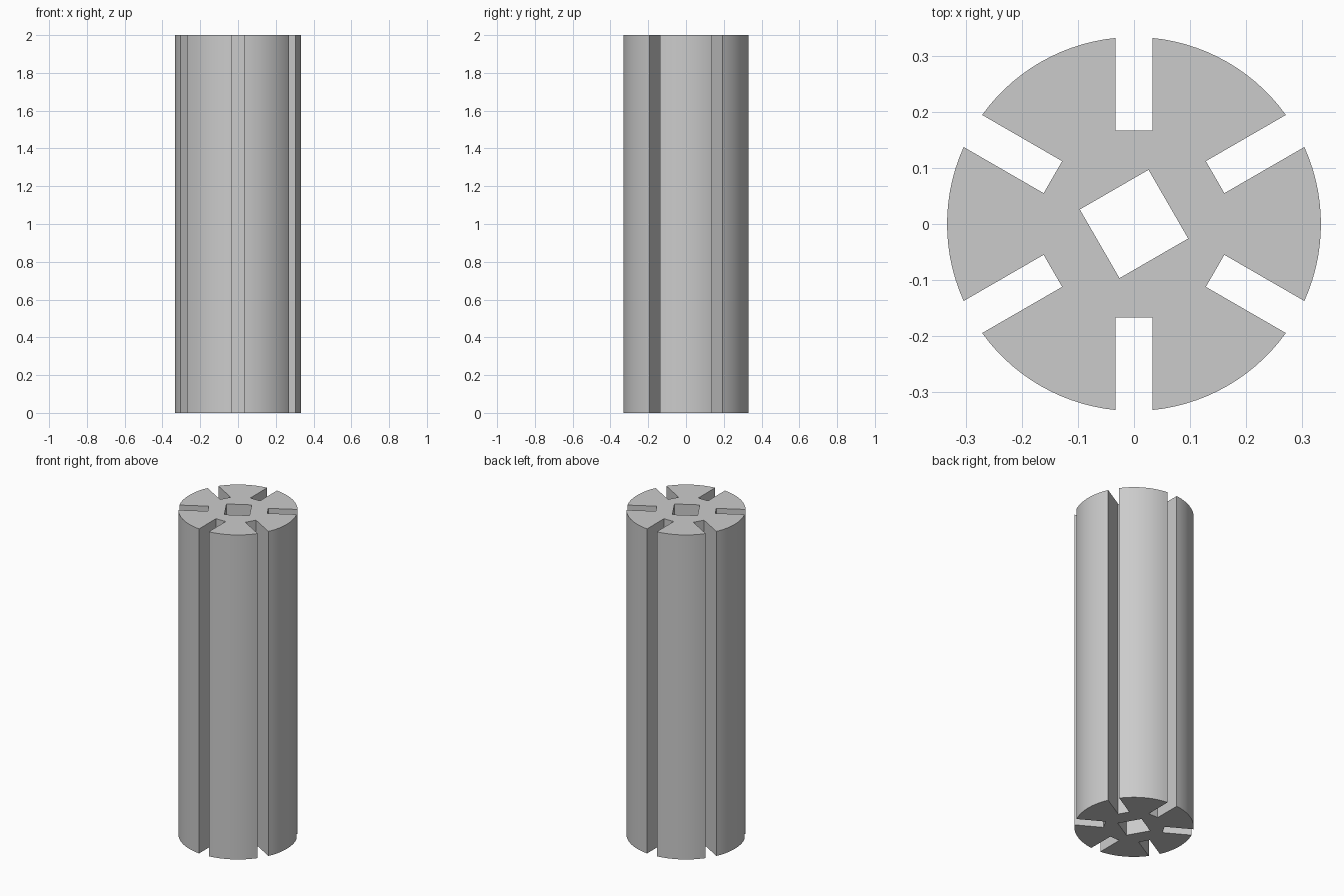
import bpy
import bmesh
from math import asin, cos, sin, pi, radians
from mathutils import Vector

HEIGHT = 2.0
RADIUS = 1 / 3
SLOT_FLOOR = 0.167
SLOT_HALF = 0.033
HOLE_RADIUS = 0.1
SLOTS = 6
ARC_STEPS = 14

cube = bpy.data.objects.get("Cube")
if cube:
    bpy.data.objects.remove(cube, do_unlink=True)


def polar(radius, angle):
    return Vector((radius * cos(angle), radius * sin(angle), 0))


def slotted_outline():
    """Round outline with evenly spaced radial slots."""
    points = []
    pitch = 2 * pi / SLOTS
    edge = asin(SLOT_HALF / RADIUS)
    for i in range(SLOTS):
        middle = pi / SLOTS + i * pitch
        floor = polar(SLOT_FLOOR, middle)
        side = polar(SLOT_HALF, middle + pi / 2)
        points += [floor - side, floor + side]
        start, sweep = middle + edge, pitch - 2 * edge
        points += [polar(RADIUS, start + sweep * k / ARC_STEPS)
                   for k in range(ARC_STEPS + 1)]
    return points


def add_loop(bm, points):
    verts = [bm.verts.new(p) for p in points]
    return [bm.edges.new((a, b)) for a, b in zip(verts, verts[1:] + verts[:1])]


# Cross-section: slotted rim around a turned square bore
bm = bmesh.new()
edges = add_loop(bm, slotted_outline())
edges += add_loop(bm, [polar(HOLE_RADIUS, radians(75) + k * pi / 2) for k in range(4)])
bmesh.ops.triangle_fill(bm, edges=edges, use_beauty=True)

# Extrude the section to full height
result = bmesh.ops.extrude_face_region(bm, geom=bm.faces[:], use_keep_orig=True)
top = [g for g in result["geom"] if isinstance(g, bmesh.types.BMVert)]
bmesh.ops.translate(bm, verts=top, vec=(0, 0, HEIGHT))
bmesh.ops.recalc_face_normals(bm, faces=bm.faces[:])

mesh = bpy.data.meshes.new("slotted_shaft")
bm.to_mesh(mesh)
bm.free()
shaft = bpy.data.objects.new("slotted_shaft", mesh)
bpy.context.collection.objects.link(shaft)

# Plain grey material
grey = bpy.data.materials.new("light_grey")
grey.use_nodes = True
colour = (0.6, 0.6, 0.6, 1)
grey.diffuse_color = colour
grey.node_tree.nodes["Principled BSDF"].inputs["Base Color"].default_value = colour
mesh.materials.append(grey)

# Smooth curved rim, crisp slot and end edges
bpy.ops.object.select_all(action="DESELECT")
shaft.select_set(True)
bpy.context.view_layer.objects.active = shaft
bpy.ops.object.shade_smooth_by_angle(angle=radians(30))
